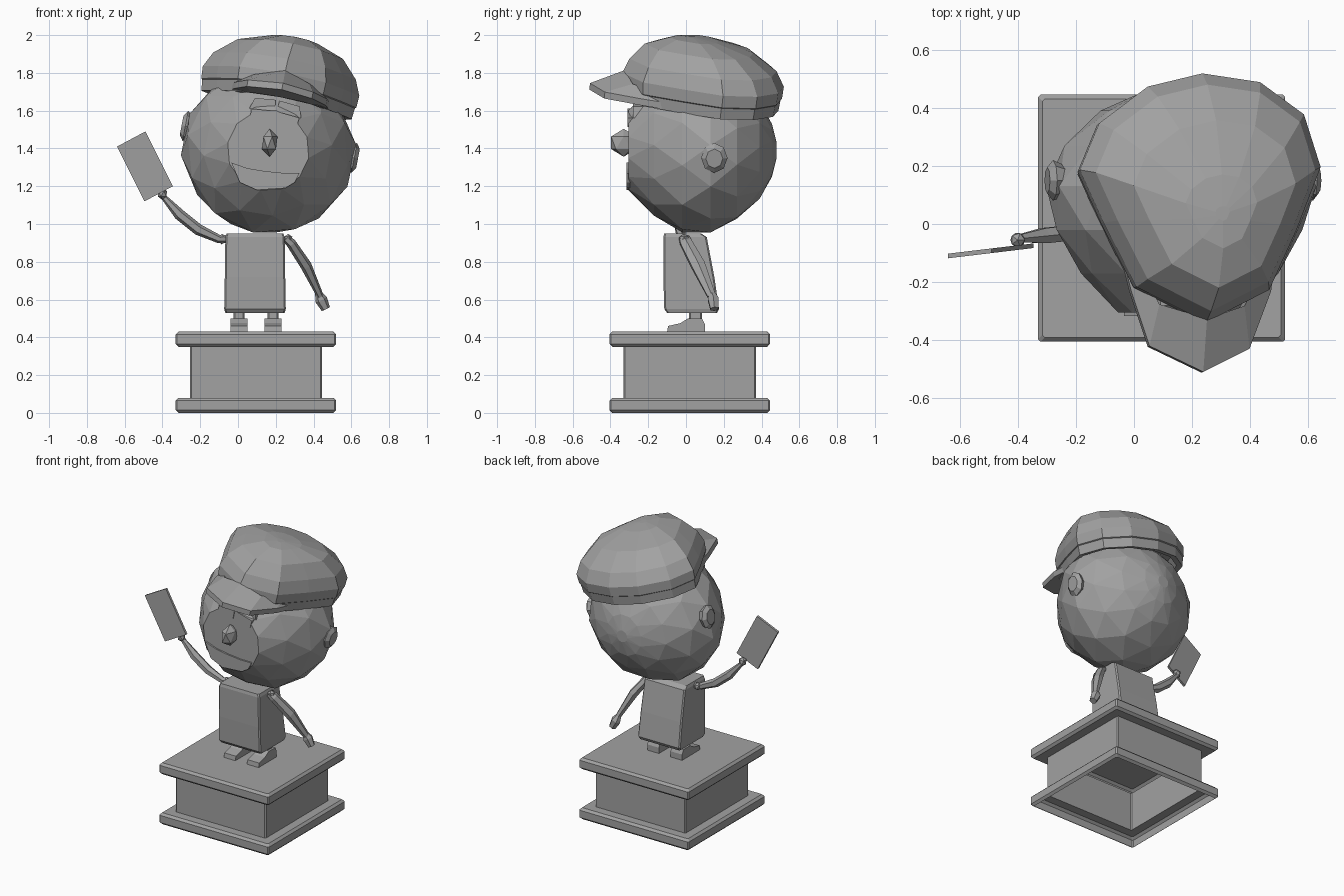
import bpy, bmesh, math, random
from mathutils import Matrix, Vector

random.seed(4)
cube = bpy.data.objects.get("Cube")
if cube:
    bpy.data.objects.remove(cube)

stone = bpy.data.materials.new("grey_stone")
stone.use_nodes = True
GREY = (0.36, 0.36, 0.36, 1)
stone.diffuse_color = GREY
stone.node_tree.nodes["Principled BSDF"].inputs["Base Color"].default_value = GREY


def finish(name, bm, matrix=Matrix()):
    bmesh.ops.transform(bm, matrix=matrix, verts=bm.verts)
    bmesh.ops.recalc_face_normals(bm, faces=bm.faces)
    mesh = bpy.data.meshes.new(name)
    bm.to_mesh(mesh)
    bm.free()
    mesh.materials.append(stone)
    obj = bpy.data.objects.new(name, mesh)
    bpy.context.collection.objects.link(obj)
    return obj


def loft(name, rings, matrix=Matrix(), staggered=False, open_start=False):
    """Skin a list of equal rings and cap the ends."""
    bm = bmesh.new()
    rows = [[bm.verts.new(p) for p in ring] for ring in rings]
    n = len(rows[0])
    for k, (a, b) in enumerate(zip(rows, rows[1:])):
        for i in range(n):
            j = (i + 1) % n
            if not staggered:
                bm.faces.new((a[i], a[j], b[j], b[i]))
            elif k % 2 == 0:
                bm.faces.new((a[i], a[j], b[i]))
                bm.faces.new((a[j], b[j], b[i]))
            else:
                bm.faces.new((a[i], b[j], b[i]))
                bm.faces.new((a[i], a[j], b[j]))
    if not open_start:
        bm.faces.new(rows[0])
    bm.faces.new(rows[-1])
    return finish(name, bm, matrix)


def block(x0, x1, y0, y1, z, c=0.008):
    """Rectangle ring with chamfered corners."""
    return [(x0 + c, y0, z), (x1 - c, y0, z), (x1, y0 + c, z), (x1, y1 - c, z),
            (x1 - c, y1, z), (x0 + c, y1, z), (x0, y1 - c, z), (x0, y0 + c, z)]


def tube(name, path, radii, sides=6, depth=1.0):
    pts = [Vector(p) for p in path]
    rings = []
    for i, p in enumerate(pts):
        d = (pts[min(i + 1, len(pts) - 1)] - pts[max(i - 1, 0)]).normalized()
        u = d.cross(Vector((0, 1, 0))).normalized()
        v = d.cross(u) * depth
        rings.append([p + radii[i] * (u * math.cos(t) + v * math.sin(t))
                      for t in (math.tau * k / sides for k in range(sides))])
    return loft(name, rings)


def plate(name, outline, y_back, y_front, matrix=Matrix()):
    return loft(name, [[(x, y, z) for x, z in outline] for y in (y_back, y_front)], matrix)


def faceted_ball(name, size, location):
    bm = bmesh.new()
    bmesh.ops.create_icosphere(bm, subdivisions=1, radius=1)
    return finish(name, bm, Matrix.Translation(location) @ Matrix.Diagonal((*size, 1)))


# Pedestal: a thin shell, open underneath
profile = [(.41, 0), (.425, .015), (.425, .065), (.41, .08), (.35, .08),
           (.35, .35), (.41, .35), (.425, .365), (.425, .415), (.41, .43)]
loft("pedestal", [block(.095 - h, .095 + h, .02 - h, .02 + h, z) for h, z in profile],
     open_start=True)

# Shoes and legs
for side, x in (("right", .005), ("left", .185)):
    shoe = [(-.1, .43), (.1, .43), (.1, .47), (.085, .5), (.01, .5), (-.03, .475), (-.095, .46)]
    loft(side + "_shoe", [[(x + dx, y, z) for y, z in shoe] for dx in (-.045, .045)])
    loft(side + "_leg", [block(x - .03, x + .03, .015, .085, z) for z in (.49, .56)])

# Torso, deeper at the hem
torso = [(.157, -.1, .165, .53), (.163, -.115, .175, .55), (.16, -.12, .15, .72),
         (.157, -.12, .11, .93), (.15, -.115, .08, .95)]
loft("torso", [block(.09 - w, .09 + w, y0, y1, z) for w, y0, y1, z in torso])

# Raised arm, hand and card
tube("right_arm", [(-.06, -.01, .92), (-.1, -.02, .92), (-.21, -.03, .97),
                   (-.31, -.04, 1.05), (-.4, -.05, 1.15)], [.022, .022, .03, .03, .014])
faceted_ball("right_hand", (.028, .028, .032), (-.4, -.055, 1.16))
card = [(-.64, 1.41), (-.49, 1.49), (-.345, 1.2), (-.495, 1.12)]
loft("card", [[(x, -.11 + (x + .64) * .12 + d, z) for x, z in card] for d in (-.008, .008)])

# Lowered arm and hand
tube("left_arm", [(.25, -.01, .925), (.28, 0, .9), (.36, .065, .78), (.435, .135, .62)],
     [.022, .026, .03, .018], depth=1.4)
tube("left_hand", [(.425, .135, .635), (.44, .145, .6), (.465, .15, .55)], [.018, .033, .024])
for side, x in (("right", -.085), ("left", .265)):
    faceted_ball(side + "_shoulder", (.025, .028, .028), (x, -.01, .92))

# Head: staggered rings around the front-to-back axis, flat at the face
TILT = Matrix.Rotation(math.radians(10.7), 4, 'Y')
head_frame = Matrix.Translation((.16, 0, 1.39)) @ TILT
head_profile = [(-.305, .218, .215), (-.17, .335, .345), (-.02, .425, .435), (.13, .46, .425),
                (.27, .4, .365), (.39, .27, .255), (.455, .13, .14), (.48, .04, .04)]
SIDES = 12
rings = []
for k, (y, rx, rz) in enumerate(head_profile):
    ring = []
    for i in range(SIDES):
        t = math.tau * (i + (k % 2) / 2) / SIDES
        wobble = random.uniform(1, 1.025) if k else 1
        ring.append((rx * wobble * math.cos(t), y, rz * wobble * math.sin(t)))
    rings.append(ring)
loft("head", rings, head_frame, staggered=True)

# Ears
for side, s in (("right", -1), ("left", 1)):
    ear = [(s * x, [(.15 + r * math.cos(math.tau * k / 8), r * 1.15 * math.sin(math.tau * k / 8))
                    for k in range(8)]) for x, r in ((.41, .05), (.455, .07), (.475, .045))]
    loft(side + "_ear", [[(x, y, z) for y, z in pts] for x, pts in ear],
         head_frame @ Matrix.Translation((0, 0, .045)))

# Face: nose, jaw with smiling upper lip line, brows and eyelids
faceted_ball("nose", (.046, .078, .074), (.168, -.33, 1.43))
jaw = [(-.035, 1.325), (.05, 1.295), (.14, 1.28), (.24, 1.27), (.325, 1.27),
       (.3, 1.22), (.25, 1.19), (.1, 1.18), (.01, 1.22)]
plate("jaw", jaw, -.27, -.316)
for side, s in (("right", -1), ("left", 1)):
    lid = [(s * .01, .15), (s * .125, .15), (s * .13, .2), (s * .01, .21)]
    plate(side + "_eyelid", lid, -.26, -.31, head_frame)
    brow = [(s * .005, .2), (s * .14, .2), (s * .12, .26), (s * .01, .27)]
    plate(side + "_brow", brow, -.2, -.28, head_frame)

# Cap crown: one outline scaled up through the rings, its peak shifted forward
cap_frame = (Matrix.Translation((.2, .075, 1.65)) @ TILT
             @ Matrix.Rotation(math.radians(-5), 4, 'X'))
outline = [(.02, .43), (-.17, .385), (-.34, .26), (-.41, .1), (-.33, -.08), (-.22, -.3),
           (.02, -.42), (.24, -.31), (.34, -.1), (.425, .11), (.37, .29), (.22, .4)]
crown = [(.82, .06, 0), (.88, -.005, 0), (.97, -.01, 0), (.985, .05, 0), (1, .055, 0),
         (1.01, .12, 0), (.92, .2, .1), (.68, .29, .5), (.3, .338, .9), (.06, .347, 1)]
loft("cap_crown", [[(x * s + .04 * lean, y * s - .07 * lean, z) for x, y in outline]
                   for s, z, lean in crown], cap_frame)

# Cap brim: arched, thin at the tip
brim = [(-.25, -.2, .03), (-.225, -.31, .035), (-.165, -.5, .04), (.02, -.59, .05),
        (.185, -.51, .04), (.265, -.31, .035), (.28, -.2, .03)]
rings = []
for x, y, z in brim:
    arch = .06 * (1 - abs(x - .02) / .3)
    inner = (.02 + (x - .02) * .85, y * .6 - .06)
    rings.append([(x, y, z), (*inner, z + .025 + arch),
                  (*inner, -.01), (x, y, z - .035)])
loft("cap_brim", rings, cap_frame)
